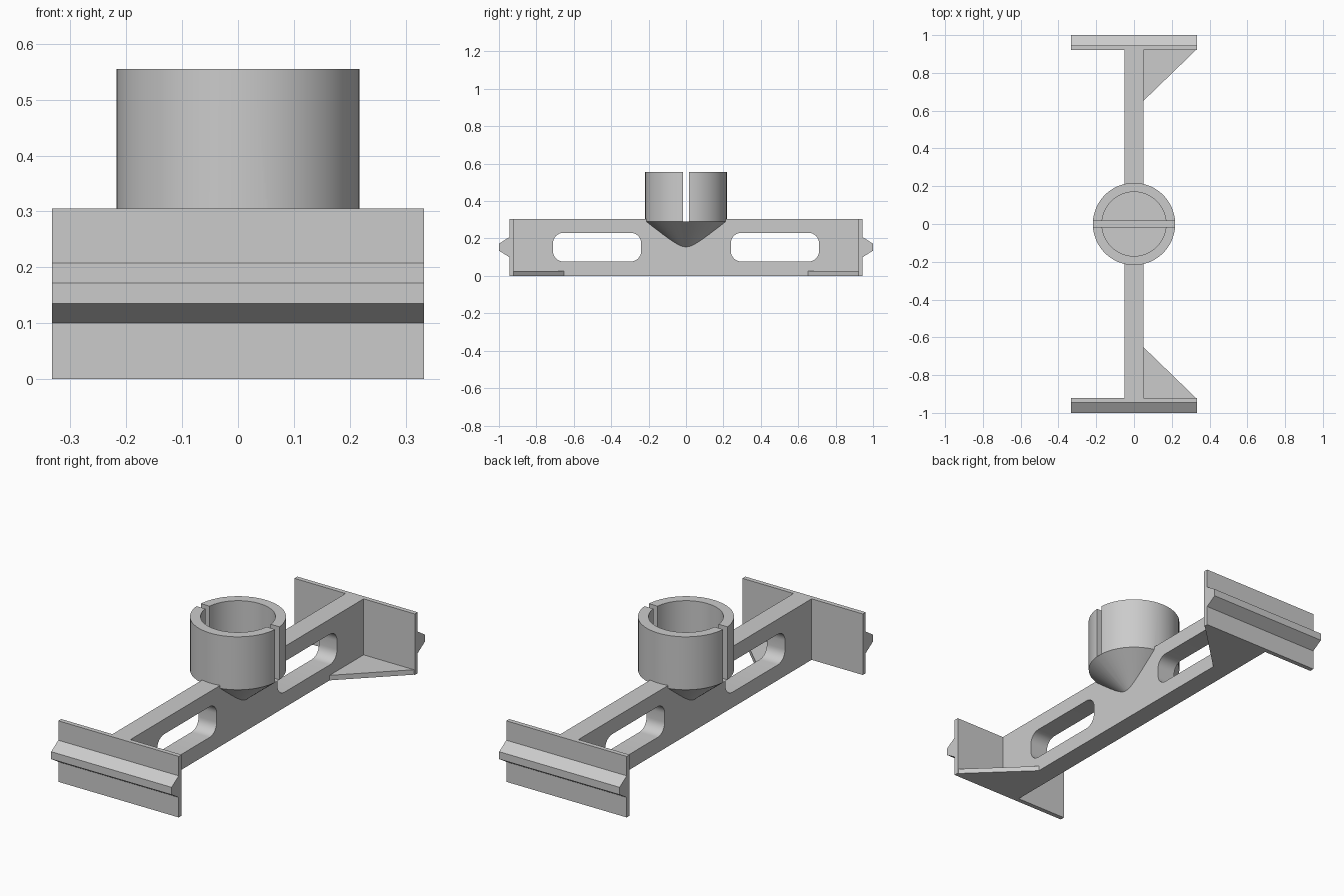
import bpy, bmesh, math

cube = bpy.data.objects.get("Cube")
if cube:
    bpy.data.objects.remove(cube, do_unlink=True)

grey = bpy.data.materials.new("plain_grey")
grey.use_nodes = True
colour = (0.6, 0.6, 0.6, 1)
grey.diffuse_color = colour
grey.node_tree.nodes["Principled BSDF"].inputs["Base Color"].default_value = colour

HEIGHT, HALF_WIDTH, WEB = 0.305, 0.333, 0.05
PLATE_IN, PLATE_OUT = 0.921, 0.944


def finish(name, bm):
    bmesh.ops.recalc_face_normals(bm, faces=bm.faces)
    mesh = bpy.data.meshes.new(name)
    bm.to_mesh(mesh)
    bm.free()
    mesh.materials.append(grey)
    ob = bpy.data.objects.new(name, mesh)
    bpy.context.collection.objects.link(ob)
    return ob


def extrude(name, points, offset):
    """Closed polygon swept along an offset."""
    bm = bmesh.new()
    face = bm.faces.new([bm.verts.new(p) for p in points])
    geom = bmesh.ops.extrude_face_region(bm, geom=[face])["geom"]
    verts = [g for g in geom if isinstance(g, bmesh.types.BMVert)]
    bmesh.ops.translate(bm, verts=verts, vec=offset)
    return finish(name, bm)


def box(name, x0, x1, y0, y1, z0, z1):
    return extrude(name, [(x0, y0, z0), (x0, y1, z0), (x0, y1, z1), (x0, y0, z1)],
                   (x1 - x0, 0, 0))


def rounded_slot(y0, y1, z0, z1, r, steps=8):
    points = []
    corners = [(y1 - r, z1 - r), (y0 + r, z1 - r), (y0 + r, z0 + r), (y1 - r, z0 + r)]
    for quarter, (cy, cz) in enumerate(corners):
        for i in range(steps + 1):
            a = (quarter + i / steps) * math.pi / 2
            points.append((-0.1, cy + r * math.cos(a), cz + r * math.sin(a)))
    return extrude("slot_cutter", points, (0.2, 0, 0))


def lathe(name, profile, segments):
    bm = bmesh.new()
    verts = [bm.verts.new((r, 0, z)) for r, z in profile]
    edges = [bm.edges.new(pair) for pair in zip(verts, verts[1:])]
    bmesh.ops.spin(bm, geom=verts + edges, cent=(0, 0, 0), axis=(0, 0, 1),
                   angle=math.tau, steps=segments)
    bmesh.ops.remove_doubles(bm, verts=bm.verts, dist=1e-4)
    return finish(name, bm)


def select(ob):
    bpy.ops.object.select_all(action='DESELECT')
    ob.select_set(True)
    bpy.context.view_layer.objects.active = ob


def combine(ob, other, operation):
    mod = ob.modifiers.new(operation.lower(), 'BOOLEAN')
    mod.object, mod.operation, mod.solver = other, operation, 'EXACT'
    select(ob)
    bpy.ops.object.modifier_apply(modifier=mod.name)
    bpy.data.objects.remove(other, do_unlink=True)


# Beam with two long rounded openings
beam = box("beam_with_cup", -WEB, WEB, -PLATE_IN, PLATE_IN, 0, HEIGHT)
for y0, y1 in ((-0.711, -0.24), (0.24, 0.711)):
    combine(beam, rounded_slot(y0, y1, 0.077, 0.23, 0.055), 'DIFFERENCE')

# Central cup on a cone, split by a narrow slit
cup = lathe("cup", [(0, 0.115), (0.218, 0.29), (0.218, 0.555),
                    (0.17, 0.555), (0.17, HEIGHT), (0, HEIGHT)], 48)
combine(beam, cup, 'UNION')
combine(beam, box("slit_cutter", -0.3, 0.3, -0.017, 0.017, 0.29, 0.7), 'DIFFERENCE')
select(beam)
bpy.ops.object.shade_smooth_by_angle(angle=math.radians(30))

for side, label in ((-1, "front"), (1, "back")):
    # End plate with its horizontal ridge
    profile = [(PLATE_IN, 0), (PLATE_OUT, 0), (PLATE_OUT, 0.1), (1, 0.135),
               (1, 0.172), (PLATE_OUT, 0.208), (PLATE_OUT, HEIGHT), (PLATE_IN, HEIGHT)]
    extrude(label + "_end_plate", [(-HALF_WIDTH, side * y, z) for y, z in profile],
            (2 * HALF_WIDTH, 0, 0))
    # Thin triangular brace at the foot of the plate
    corners = [(WEB, 0.652), (WEB, PLATE_IN), (HALF_WIDTH - 0.005, PLATE_IN)]
    extrude(label + "_brace", [(x, side * y, 0) for x, y in corners], (0, 0, 0.025))
